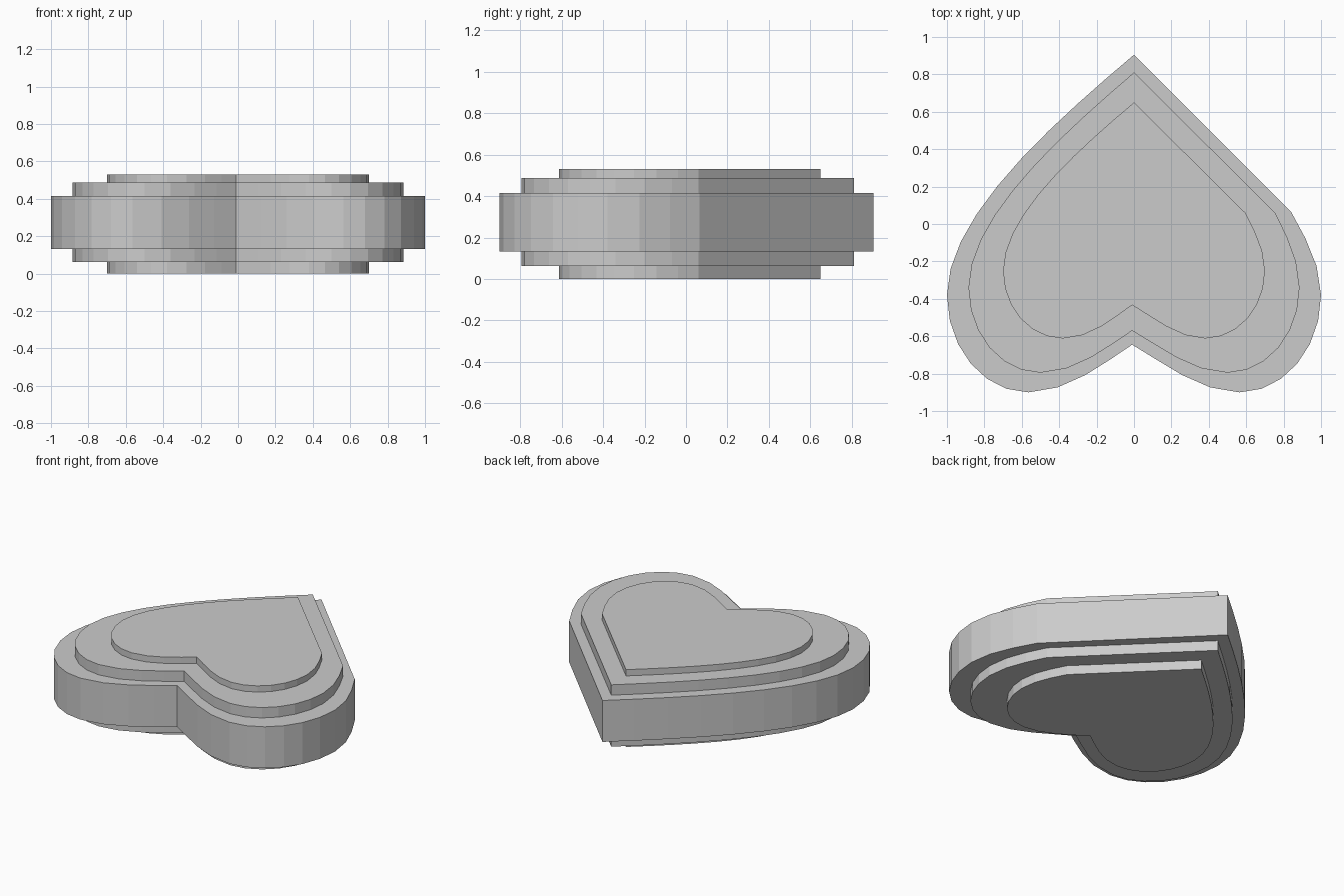
import bpy, bmesh
from mathutils import Vector
from mathutils.geometry import interpolate_bezier

if "Cube" in bpy.data.objects:
    bpy.data.objects.remove(bpy.data.objects["Cube"])


def lobe(s, side, bottom, notch):
    """Rounded lobe from the widest point round to the notch; s mirrors it."""
    w, ys = side
    xb, yb = bottom
    k = 0.55
    a = bezier((s*w, ys), (s*w, ys + k*(yb - ys)),
               (s*(xb + k*(w - xb)), yb), (s*xb, yb), 7)
    b = bezier((s*xb, yb), (s*xb*0.62, yb),
               (s*xb*0.28, notch + 0.38*(yb - notch)), (-0.01, notch), 5)
    return a + b[1:]


def bezier(a, b, c, d, n):
    return interpolate_bezier(*[Vector((*p, 0)) for p in (a, b, c, d)], n)


def heart(tip, shoulder, side, bottom, notch):
    w, ys = side
    sx, sy = shoulder
    h = tip - ys
    # right half: straight edge to the shoulder, then curves
    pts = [Vector((0, tip, 0))]
    pts += bezier(shoulder, (sx + 0.5*(w - sx), sy + 0.32*(ys - sy)),
                  (w, ys + 0.36*(sy - ys)), side, 4)
    pts += lobe(1, side, bottom, notch)[1:]
    # left half: lobe back up, then one long soft curve to the tip
    pts += lobe(-1, side, bottom, notch)[::-1][1:]
    pts += bezier((-w, ys), (-w, ys + 0.324*h),
                  (-0.45*w, tip - 0.296*h), (0, tip), 10)[1:-1]
    return pts


outer = heart(0.905, (0.84, 0.065), (1.0, -0.38), (0.565, -0.90), -0.645)
middle = heart(0.81, (0.755, 0.06), (0.885, -0.34), (0.50, -0.795), -0.57)
inner = heart(0.65, (0.595, 0.06), (0.70, -0.25), (0.38, -0.612), -0.433)

# stepped body: rings of the three outlines joined from bottom to top
levels = [(inner, 0), (inner, 0.063), (middle, 0.063), (middle, 0.132),
          (outer, 0.132), (outer, 0.416), (middle, 0.416), (middle, 0.487),
          (inner, 0.487), (inner, 0.53)]
bm = bmesh.new()
rings = [[bm.verts.new((p.x, p.y, z)) for p in outline] for outline, z in levels]
n = len(outer)
for lo, hi in zip(rings, rings[1:]):
    for i in range(n):
        j = (i + 1) % n
        bm.faces.new((lo[i], lo[j], hi[j], hi[i]))
bm.faces.new(rings[0])
bm.faces.new(rings[-1])
bmesh.ops.recalc_face_normals(bm, faces=bm.faces)

mesh = bpy.data.meshes.new("stepped_heart")
bm.to_mesh(mesh)
bm.free()
bpy.context.collection.objects.link(bpy.data.objects.new("stepped_heart", mesh))
